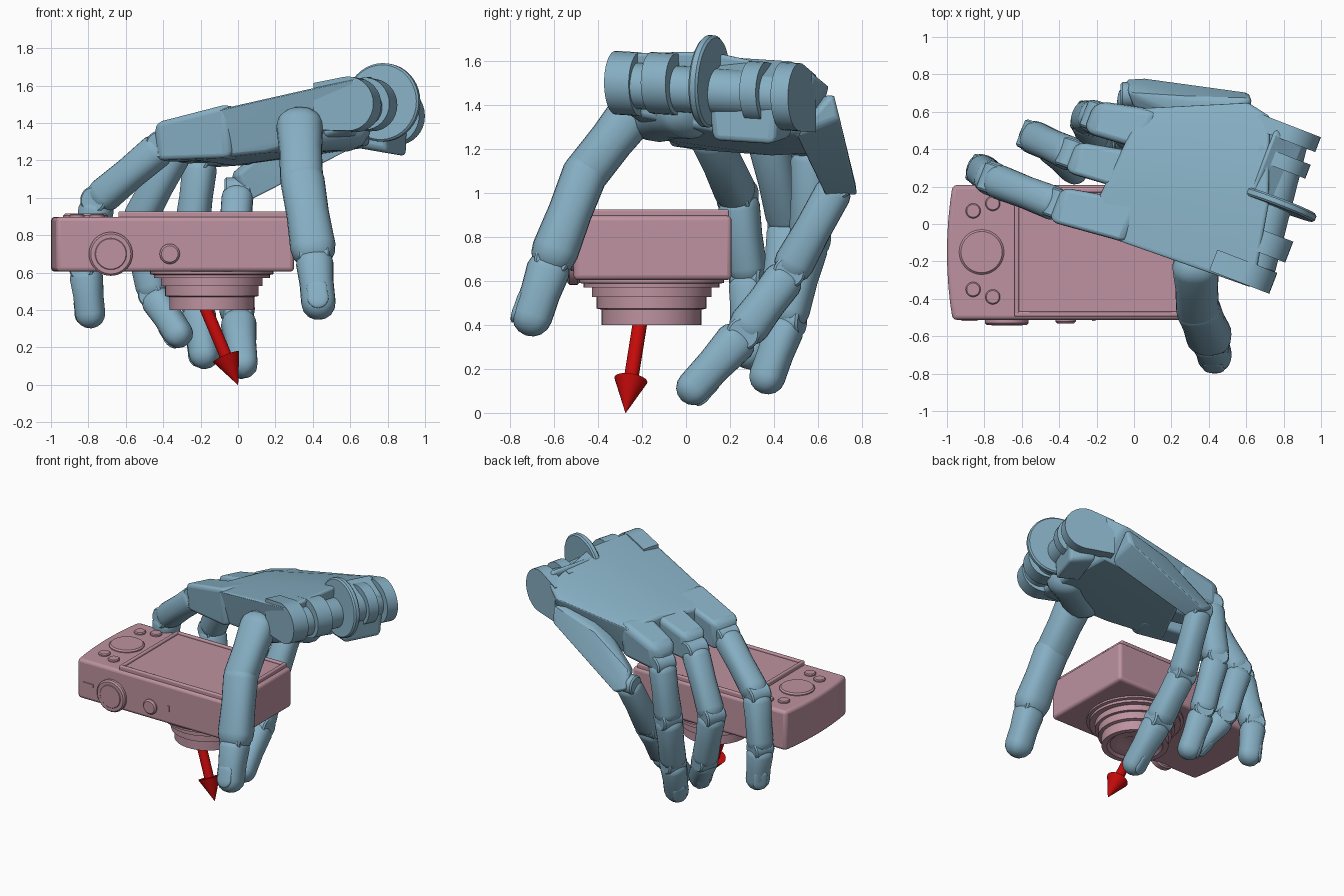
import bpy, bmesh, math
from mathutils import Vector, Matrix

if "Cube" in bpy.data.objects:
    bpy.data.objects.remove(bpy.data.objects["Cube"])

def material(name, col):
    m = bpy.data.materials.new(name)
    m.diffuse_color = (*col, 1)
    m.use_nodes = True
    m.node_tree.nodes["Principled BSDF"].inputs["Base Color"].default_value = m.diffuse_color
    return m

BLUE = material("hand_blue", (0.24, 0.43, 0.55))
PINK = material("camera_pink", (0.51, 0.29, 0.35))
RED = material("arrow_red", (0.55, 0.003, 0.003))
LAT = Vector((0.36, 0.93, -0.06)).normalized()   # across the hand

def finish(name, bm, mat, bevel=0, angle=35):
    bmesh.ops.recalc_face_normals(bm, faces=bm.faces)
    me = bpy.data.meshes.new(name)
    bm.to_mesh(me)
    bm.free()
    ob = bpy.data.objects.new(name, me)
    bpy.context.collection.objects.link(ob)
    me.materials.append(mat)
    if bevel:
        b = ob.modifiers.new("bevel", "BEVEL")
        b.width, b.segments, b.limit_method = bevel, 3, "ANGLE"
        b.angle_limit = math.radians(28)
    bpy.ops.object.select_all(action="DESELECT")
    ob.select_set(True)
    bpy.context.view_layer.objects.active = ob
    bpy.ops.object.shade_smooth_by_angle(angle=math.radians(angle))

def loft(name, a, d, rings, mat, side=LAT, flat=1.0, n=32, power=2.0):
    """Rings of (distance, radius) along direction d from a."""
    a, d, side = Vector(a), Vector(d).normalized(), Vector(side)
    u = (side - d * side.dot(d)).normalized()
    v = d.cross(u)
    bm = bmesh.new()
    loops = []
    for t, r in rings:
        loop = []
        for k in range(n):
            c, s = math.cos(2 * math.pi * k / n), math.sin(2 * math.pi * k / n)
            c = math.copysign(abs(c) ** (2 / power), c)
            s = math.copysign(abs(s) ** (2 / power), s)
            loop.append(bm.verts.new(a + d * t + (u * c + v * s * flat) * r))
        loops.append(loop)
    for p, q in zip(loops, loops[1:]):
        for k in range(n):
            bm.faces.new((p[k], p[k - 1], q[k - 1], q[k]))
    bm.faces.new(loops[0])
    bm.faces.new(loops[-1])
    finish(name, bm, mat)

def disc(name, c, r, h, axis=LAT, mat=BLUE, n=40, bev=0.01):
    axis = Vector(axis).normalized()
    loft(name, Vector(c) - axis * h / 2, axis, [(0, r - bev), (bev, r), (h - bev, r), (h, r - bev)],
         mat, (1, 0, 0) if abs(axis.x) < 0.8 else (0, 1, 0), n=n)

def phalanx(name, a, b, ra, rb, side=LAT, flat=1.0):
    a, b = Vector(a), Vector(b)
    L = (b - a).length
    q = [math.radians(w) for w in (4, 25, 45, 68, 90)]
    rings = [(-ra * 0.8 * math.cos(w), ra * math.sin(w)) for w in q]
    rings.append((L * 0.5, (ra + rb) * 0.475))
    rings += [(L + rb * math.cos(w), rb * math.sin(w)) for w in reversed(q)]
    loft(name, a, b - a, rings, BLUE, side, flat, 24, 2.4)

def hull(name, pts, bevel=0.025):
    bm = bmesh.new()
    for p in pts:
        bm.verts.new(p)
    res = bmesh.ops.convex_hull(bm, input=bm.verts)
    loose = {g for g in res["geom_interior"] + res["geom_unused"] if isinstance(g, bmesh.types.BMVert)}
    bmesh.ops.delete(bm, geom=list(loose), context="VERTS")
    finish(name, bm, BLUE, bevel)

def bar(name, a, b, wa, wb, ta, tb, bevel=0.03):
    """Box-like strut: widths along LAT, thickness downward from a and b."""
    pts = []
    for p, w, t in ((Vector(a), wa, ta), (Vector(b), wb, tb)):
        for s in (-1, 1):
            pts += [p + LAT * s * w / 2, p + LAT * s * w * 0.42 - Vector((0, 0, t))]
    hull(name, pts, bevel)

def lug(name, c, r, h, reach, z_top, z_low):
    """Rounded hinge arm: a disc blended back into the palm."""
    c, u, pts = Vector(c), Vector((0.93, -0.36, 0)), []
    for s in (-h / 2, h / 2):
        for k in range(32):
            w = 2 * math.pi * k / 32
            pts.append(c + LAT * s + (u * math.cos(w) + Vector((0, 0, math.sin(w)))) * r)
        pts += [c + LAT * s - u * reach + Vector((0, 0, z)) for z in (z_top, z_low)]
    hull(name, pts, 0)

def box(name, c, size, mat, bevel=0):
    bm = bmesh.new()
    bmesh.ops.create_cube(bm, size=1, matrix=Matrix.Translation(c) @ Matrix.Diagonal((*size, 1)))
    finish(name, bm, mat, bevel)

def finger(name, pts, radii, dorsal, side=LAT):
    pts = [Vector(p) for p in pts]
    for i, (a, b) in enumerate(zip(pts, pts[1:])):
        d = (b - a).normalized()
        b2 = b if i == len(pts) - 2 else b - d * radii[i + 1] * 0.55
        phalanx(f"{name}_segment_{i + 1}", a + d * radii[i] * 0.55, b2, radii[i], radii[i + 1], side)
        disc(f"{name}_joint_{i + 1}", a, radii[i] * 0.8, radii[i] * 1.7, side)
    # fingernail
    dor = Vector(dorsal)
    dor = (dor - d * dor.dot(d)).normalized()
    c = b2 + dor * radii[-1] * 0.85
    phalanx(f"{name}_nail", c - d * 0.06, c, radii[-1] * 0.6, radii[-1] * 0.62, d.cross(dor), 0.3)

# Camera body with a bowed left end
bm = bmesh.new()
bow = [(-1 + 0.03 * k * k / 16, -0.152 - 0.09 * k) for k in range(-4, 5)]
face = bm.faces.new([bm.verts.new((x, y, 0.605)) for x, y in bow + [(0.30, -0.512), (0.30, 0.208)]])
top = bmesh.ops.extrude_face_region(bm, geom=[face])["geom"]
bmesh.ops.translate(bm, verts=[g for g in top if isinstance(g, bmesh.types.BMVert)], vec=(0, 0, 0.293))
finish("camera_body", bm, PINK, 0.022)

# Raised screen: frame bars and recessed glass
box("screen_glass", (-0.185, -0.15, 0.895), (0.90, 0.68, 0.034), PINK)
for i, s in enumerate((-1, 1)):
    box(f"screen_frame_long_{i + 1}", (-0.185, -0.15 + s * 0.332, 0.897), (0.91, 0.026, 0.06), PINK, 0.008)
    box(f"screen_frame_short_{i + 1}", (-0.185 + s * 0.442, -0.15, 0.897), (0.026, 0.685, 0.06), PINK, 0.008)

# Rear controls and top-edge controls
disc("control_wheel", (-0.815, -0.15, 0.9), 0.12, 0.03, (0, 0, 1), PINK)
for i, (x, y) in enumerate(((-0.86, 0.07), (-0.755, 0.11), (-0.86, -0.35), (-0.755, -0.39))):
    disc(f"rear_button_{i + 1}", (x, y, 0.9), 0.04, 0.026, (0, 0, 1), PINK, 24, 0.006)
disc("mode_dial", (-0.68, -0.512, 0.70), 0.117, 0.055, (0, 1, 0), PINK)
disc("mode_dial_cap", (-0.68, -0.526, 0.70), 0.085, 0.034, (0, 1, 0), PINK, 32, 0.004)
disc("shutter_button", (-0.365, -0.512, 0.70), 0.054, 0.04, (0, 1, 0), PINK, 28)
box("port_cover", (-0.88, -0.51, 0.725), (0.085, 0.018, 0.026), PINK)
box("switch", (-0.215, -0.51, 0.725), (0.017, 0.018, 0.04), PINK)

# Stepped lens, pointing down
steps = [(0.62, 0.33), (0.592, 0.33), (0.588, 0.31), (0.57, 0.31), (0.57, 0.272), (0.528, 0.272),
         (0.528, 0.25), (0.475, 0.25), (0.47, 0.227), (0.40, 0.227), (0.40, 0.19),
         (0.415, 0.17), (0.415, 0.11), (0.425, 0.09), (0.425, 0.005)]
loft("lens", (-0.14, -0.157, 0), (0, 0, 1), steps, PINK, (1, 0, 0), n=48)

# Red arrow out of the lens
tip, start = Vector((0.0, -0.275, 0.0)), Vector((-0.19, -0.203, 0.45))
alen = (tip - start).length
loft("arrow", start, tip - start, [(0, 0.033), (alen - 0.165, 0.033), (alen - 0.165, 0.076), (alen, 0.001)],
     RED, (1, 0, 0), n=28)

# Palm slab
hull("palm", [(0.64, -0.345, 1.64), (0.72, 0.1, 1.65), (0.73, 0.58, 1.55), (0.62, 0.65, 1.49),
              (-0.27, -0.025, 1.435), (-0.10, 0.17, 1.46), (-0.06, 0.40, 1.45), (0.04, 0.62, 1.40),
              (0.60, -0.27, 1.36), (0.70, 0.12, 1.28), (0.70, 0.50, 1.27), (0.15, -0.10, 1.24),
              (-0.24, 0.01, 1.20), (-0.04, 0.40, 1.17), (0.05, 0.57, 1.18)], 0.02)
# Knuckle lobes reaching to each finger
bar("index_knuckle", (0.0, 0.01, 1.50), (-0.42, 0.105, 1.395), 0.24, 0.20, 0.29, 0.20, 0.04)
bar("middle_knuckle", (0.05, 0.27, 1.48), (-0.34, 0.36, 1.375), 0.23, 0.18, 0.28, 0.19, 0.045)
bar("ring_knuckle", (0.1, 0.50, 1.455), (-0.24, 0.575, 1.34), 0.24, 0.19, 0.27, 0.18, 0.055)
# Little-finger side plate, folded down
hull("little_finger_plate", [(0.63, 0.67, 1.46), (0.62, 0.70, 1.34), (0.62, 0.50, 1.27), (0.35, 0.53, 1.42),
                             (0.30, 0.68, 1.36), (-0.03, 0.70, 1.14), (-0.05, 0.775, 1.03),
                             (0.04, 0.78, 0.99), (0.05, 0.64, 0.98), (0.0, 0.62, 1.12)], 0.02)
# Heel mass at the thumb root
phalanx("thumb_base", (0.58, 0.0, 1.40), (0.34, -0.14, 1.37), 0.15, 0.135)

# Wrist hinge
bar("wrist_block", (0.68, 0.32, 1.62), (0.85, 0.26, 1.53), 0.42, 0.36, 0.36, 0.30)
pa, pb = Vector((0.65, -0.24, 1.49)), Vector((0.83, 0.46, 1.44))
disc("wrist_pin", (pa + pb) / 2, 0.105, (pb - pa).length, pb - pa)
lug("wrist_lug_inner", (0.61, -0.265, 1.50), 0.145, 0.12, 0.20, 0.11, -0.14)
lug("wrist_lug_mid", (0.70, -0.10, 1.50), 0.14, 0.12, 0.15, 0.11, -0.15)
lug("wrist_lug_side", (0.80, 0.33, 1.46), 0.14, 0.08, 0.15, 0.12, -0.17)
lug("wrist_lug_outer", (0.84, 0.48, 1.44), 0.155, 0.085, 0.20, 0.10, -0.16)
disc("wrist_lug_centre", (0.775, 0.105, 1.51), 0.21, 0.045)

# Fingers
OUT = (-0.7, 0.6, 0.3)
finger("index", [(-0.40, 0.10, 1.28), (-0.75, 0.235, 0.985), (-0.815, 0.285, 0.62), (-0.79, 0.28, 0.38)],
       (0.092, 0.092, 0.087, 0.078), OUT)
finger("middle", [(-0.33, 0.37, 1.26), (-0.54, 0.465, 0.86), (-0.45, 0.42, 0.48), (-0.32, 0.29, 0.275)],
       (0.092, 0.09, 0.085, 0.077), OUT)
finger("ring", [(-0.20, 0.57, 1.20), (-0.25, 0.565, 0.80), (-0.215, 0.46, 0.42), (-0.18, 0.37, 0.165)],
       (0.09, 0.092, 0.088, 0.08), OUT)
finger("little", [(0.0, 0.69, 1.04), (-0.03, 0.47, 0.64), (0.0, 0.26, 0.36), (0.025, 0.035, 0.115)],
       (0.085, 0.092, 0.095, 0.08), (-0.3, 0.8, -0.5), (1, 0, 0))

# Thumb
X = (1, 0, 0)
phalanx("thumb_root", (0.33, -0.23, 1.38), (0.34, -0.45, 1.10), 0.125, 0.115, X, 0.9)
phalanx("thumb_middle", (0.345, -0.46, 1.09), (0.40, -0.595, 0.74), 0.118, 0.122, X, 0.88)
finger("thumb_tip", [(0.405, -0.61, 0.70), (0.43, -0.70, 0.44)], (0.10, 0.092), (0, -1, 0), X)
